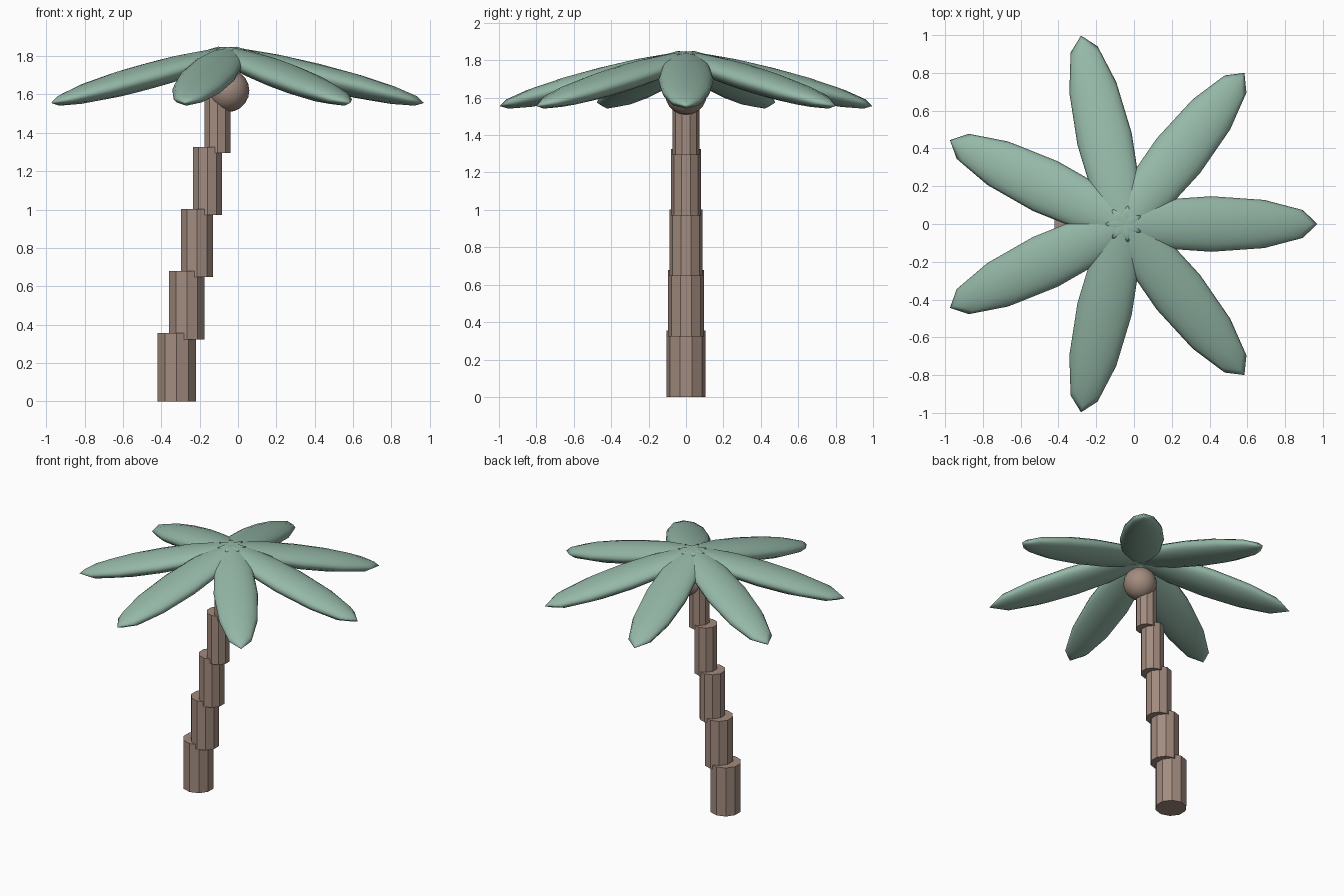
import bpy
from math import pi, radians
from mathutils import Matrix, Vector

if "Cube" in bpy.data.objects:
    bpy.data.objects.remove(bpy.data.objects["Cube"])


def material(name, color):
    m = bpy.data.materials.new(name)
    m.diffuse_color = (*color, 1)
    m.use_nodes = True
    m.node_tree.nodes["Principled BSDF"].inputs["Base Color"].default_value = m.diffuse_color
    return m


bark = material("bark", (0.36, 0.26, 0.21))
leaf = material("leaf", (0.30, 0.48, 0.39))

CROWN = Vector((-0.053, 0, 1.62))

# Leaning trunk: five stacked, tapering ten-sided segments
for i in range(5):
    bpy.ops.mesh.primitive_cylinder_add(
        vertices=10, radius=0.105 - 0.0085 * i, depth=0.355,
        location=(-0.32 + 0.0533 * i, 0, 0.1775 + 0.3235 * i))
    seg = bpy.context.object
    seg.name = f"trunk_segment_{i + 1}"
    seg.data.materials.append(bark)

# Round crown core under the fronds
bpy.ops.mesh.primitive_uv_sphere_add(segments=16, ring_count=10, radius=0.112, location=CROWN)
core = bpy.context.object
core.name = "crown_core"
core.data.materials.append(bark)
bpy.ops.object.shade_smooth()

# Seven drooping fronds: flattened ellipsoids radiating from the crown
for i in range(7):
    bpy.ops.mesh.primitive_uv_sphere_add(segments=12, ring_count=8, radius=1)
    frond = bpy.context.object
    frond.name = f"frond_{i + 1}"
    frond.matrix_world = (
        Matrix.Translation(CROWN)
        @ Matrix.Rotation(2 * pi * i / 7, 4, 'Z')
        @ Matrix.Translation((0.462, 0, 0.075))
        @ Matrix.Rotation(radians(14), 4, 'Y')
        @ Matrix.Diagonal((0.578, 0.147, 0.066, 1)))
    frond.data.materials.append(leaf)
    bpy.ops.object.shade_smooth()
